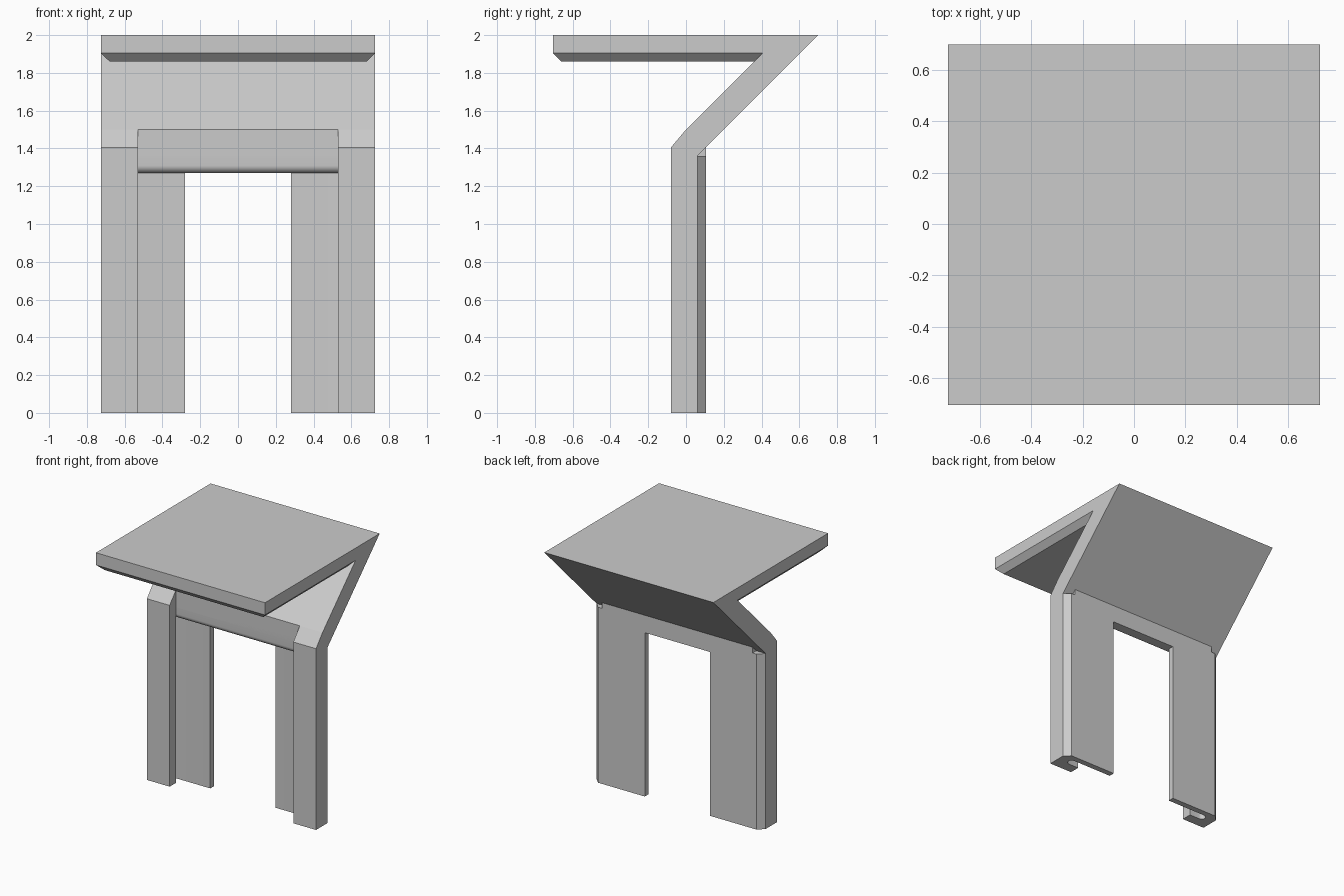
import bpy, bmesh, math
from mathutils import Vector

cube = bpy.data.objects.get("Cube")
if cube:
    bpy.data.objects.remove(cube, do_unlink=True)

GREY = (0.6, 0.6, 0.6, 1)
grey = bpy.data.materials.new("plain grey")
grey.use_nodes = True
grey.diffuse_color = GREY
grey.node_tree.nodes["Principled BSDF"].inputs["Base Color"].default_value = GREY

W = 0.725          # half width
FRONT, BACK = -0.705, 0.70


def finish(name, bm):
    bmesh.ops.recalc_face_normals(bm, faces=bm.faces)
    mesh = bpy.data.meshes.new(name)
    bm.to_mesh(mesh)
    bm.free()
    mesh.materials.append(grey)
    obj = bpy.data.objects.new(name, mesh)
    bpy.context.collection.objects.link(obj)
    bpy.ops.object.select_all(action="DESELECT")
    obj.select_set(True)
    bpy.context.view_layer.objects.active = obj
    bpy.ops.object.shade_smooth_by_angle(angle=math.radians(30))
    return obj


def prism(points, direction):
    """Extrude a closed outline of 3D points along a direction."""
    bm = bmesh.new()
    face = bm.faces.new([bm.verts.new(p) for p in points])
    ext = bmesh.ops.extrude_face_region(bm, geom=[face])
    moved = [v for v in ext["geom"] if isinstance(v, bmesh.types.BMVert)]
    bmesh.ops.translate(bm, verts=moved, vec=direction)
    return bm


def side_prism(name, outline, half):
    return finish(name, prism([(-half, y, z) for y, z in outline], (2 * half, 0, 0)))


def arc(cx, cy, r, start, end, steps=8):
    angles = [math.radians(start + (end - start) * i / steps) for i in range(steps + 1)]
    return [(cx + r * math.cos(a), cy + r * math.sin(a)) for a in angles]


# Seat slab joined to the sloping back support
side_prism("seat_and_slope", [
    (FRONT, 2), (FRONT, 1.905), (0.405, 1.905), (0, 1.5),
    (0, 1.36), (0.06, 1.36), (BACK, 2)], W)

# Bevelled panel under the seat
bm = bmesh.new()
rings = []
for inset, z, back in ((0, 1.905, 0.405), (0.045, 1.86, 0.36)):
    x, y = W - inset, FRONT + inset
    rings.append([bm.verts.new(p) for p in
                  ((-x, y, z), (x, y, z), (x, back, z), (-x, back, z))])
bm.faces.new(rings[0])
bm.faces.new(rings[1])
for i in range(4):
    j = (i + 1) % 4
    bm.faces.new((rings[0][i], rings[0][j], rings[1][j], rings[1][i]))
finish("seat_underside", bm)

# Cross beam with a rounded lower front edge
side_prism("cross_beam", arc(0.04, 1.31, 0.04, 180, 270) + [
    (0.105, 1.27), (0.105, 1.405), (0, 1.405)], 0.645)

# Hooked leg section: front flange, outer wall, wide back plate
section = [(0.53, -0.08), (W, -0.08), (W, 0.06), (0.68, 0.105), (0.28, 0.105), (0.28, 0.06)]
section += arc(0.615, 0.03, 0.03, 90, -90) + [(0.53, 0)]
for side, name in ((1, "left_leg"), (-1, "right_leg")):
    bm = prism([(side * x, y, 0) for x, y in section], (0, 0, 1.36))
    finish(name, bm)

# Sloping caps that carry the front flanges up to the slope
for side, name in ((1, "left_leg_cap"), (-1, "right_leg_cap")):
    outline = [(-0.08, 1.36), (0, 1.36), (0, 1.5), (-0.08, 1.405)]
    bm = prism([(side * 0.53, y, z) for y, z in outline], (side * (W - 0.53), 0, 0))
    finish(name, bm)
